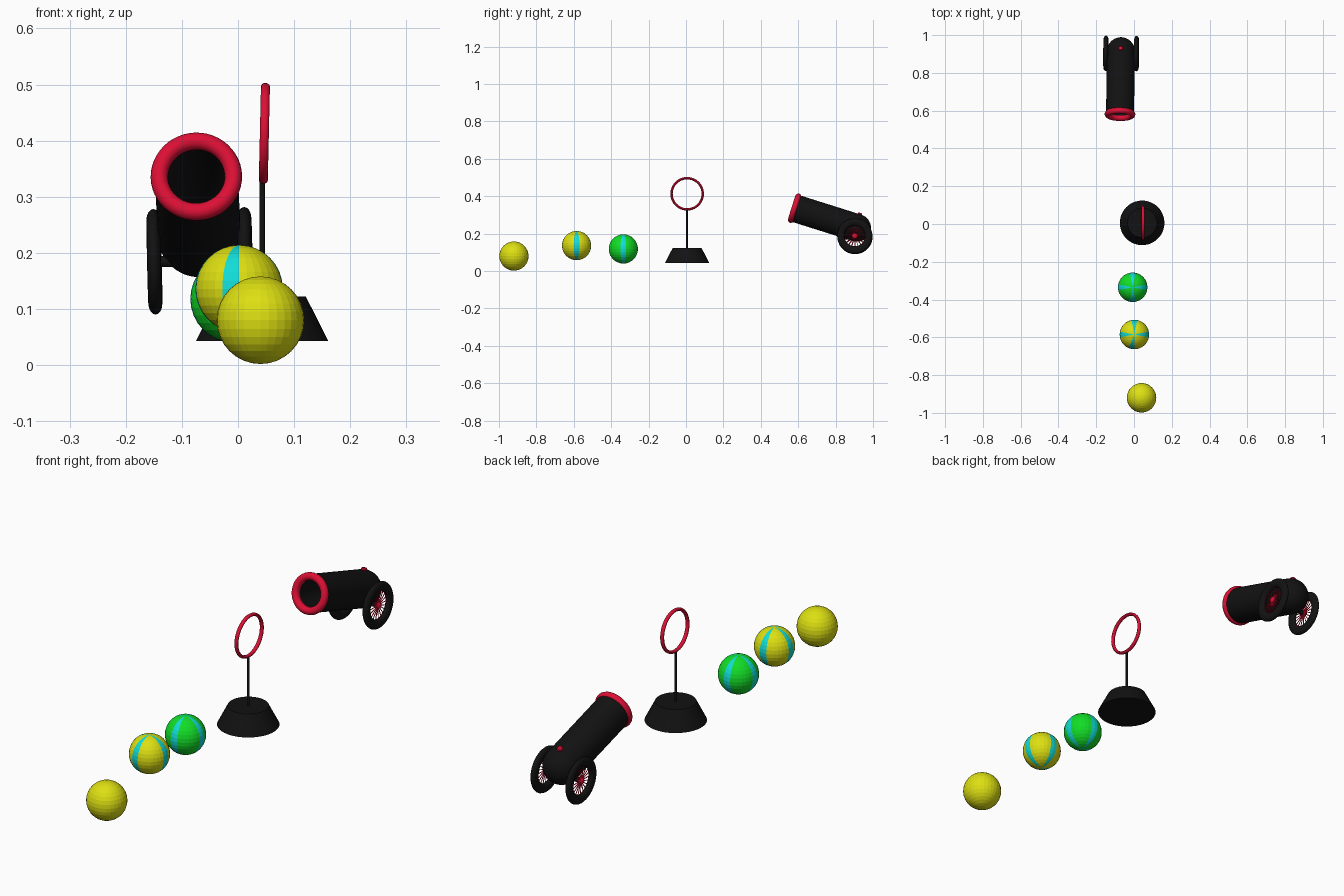
import bpy, bmesh, math
from mathutils import Matrix, Vector

if "Cube" in bpy.data.objects:
    bpy.data.objects.remove(bpy.data.objects["Cube"])


def material(name, rgb):
    m = bpy.data.materials.new(name)
    m.diffuse_color = (*rgb, 1)
    m.use_nodes = True
    m.node_tree.nodes["Principled BSDF"].inputs["Base Color"].default_value = m.diffuse_color
    return m


BLACK = material("black", (0.006, 0.006, 0.006))
RED = material("red", (0.72, 0.005, 0.035))
YELLOW = material("yellow", (0.72, 0.74, 0.006))
GREEN = material("green", (0.006, 0.72, 0.02))
CYAN = material("cyan", (0.006, 0.72, 0.68))


def make(name, bm, mats, matrix, smooth=True):
    bmesh.ops.recalc_face_normals(bm, faces=bm.faces)
    me = bpy.data.meshes.new(name)
    bm.to_mesh(me)
    bm.free()
    ob = bpy.data.objects.new(name, me)
    bpy.context.collection.objects.link(ob)
    for m in mats:
        me.materials.append(m)
    ob.matrix_world = matrix
    if smooth:
        bpy.ops.object.select_all(action='DESELECT')
        ob.select_set(True)
        bpy.context.view_layer.objects.active = ob
        bpy.ops.object.shade_smooth_by_angle(angle=math.radians(35))
    return ob


def lathe(name, profile, mat, matrix, steps=48, closed=False):
    """Spin (radius, height) points around local z."""
    bm = bmesh.new()
    vs = [bm.verts.new((r, 0, z)) for r, z in profile]
    pairs = list(zip(vs, vs[1:])) + ([(vs[-1], vs[0])] if closed else [])
    es = [bm.edges.new(p) for p in pairs]
    bmesh.ops.spin(bm, geom=vs + es, axis=(0, 0, 1), cent=(0, 0, 0),
                   angle=math.tau, steps=steps, use_duplicate=False)
    bmesh.ops.remove_doubles(bm, verts=bm.verts, dist=1e-5)
    return make(name, bm, [mat], matrix)


def ring(name, major, radial, axial, mat, matrix, n=12):
    prof = [(major + radial * math.cos(i * math.tau / n),
             axial * math.sin(i * math.tau / n)) for i in range(n)]
    return lathe(name, prof, mat, matrix, closed=True)


def rot(deg, axis):
    return Matrix.Rotation(math.radians(deg), 4, axis)


# balls: faceted spheres, some with four narrow stripes
def ball(name, loc, base, stripes=()):
    bm = bmesh.new()
    bmesh.ops.create_uvsphere(bm, u_segments=32, v_segments=16, radius=0.078)
    for f in bm.faces:
        c = f.calc_center_median()
        a = math.degrees(math.atan2(c.y, c.x))
        if any(abs((a - s + 180) % 360 - 180) < 11.25 for s in stripes):
            f.material_index = 1
    make(name, bm, [base, CYAN], Matrix.Translation(loc), smooth=False)


ball("plain_ball", (0.04, -0.92, 0.08), YELLOW)
ball("striped_yellow_ball", (0.002, -0.585, 0.136), YELLOW, (0, 90, 180, -101.25))
ball("striped_green_ball", (-0.007, -0.335, 0.118), GREEN, (0, 90, 180, -90))

# hoop on a stand
stand = Matrix.Translation((0.043, 0.006, 0))
lathe("stand_base", [(0, 0.043), (0.118, 0.043), (0.078, 0.122), (0, 0.122)], BLACK, stand)
lathe("stand_pole", [(0, 0.12), (0.0048, 0.12), (0.0048, 0.327), (0, 0.327)], BLACK, stand, 16)
ring("hoop", 0.0835, 0.0065, 0.008, RED,
     Matrix.Translation((0.047, 0.006, 0.413)) @ rot(1.3, 'Y') @ rot(90, 'Y'))

# cannon frame: origin between the wheels; barrel axis is local +z towards the muzzle
cannon = Matrix.Translation((-0.068, 0.903, 0.186)) @ rot(-0.5, 'Z') @ rot(-1.3, 'Y')
TILT = 17.5
barrel = cannon @ Matrix.Translation((0, -0.322, 0.15)) @ rot(90 - TILT, 'X')
R, L = 0.074, 0.35
dome = [(R * math.sin(a), -L - R * math.cos(a))
        for a in (math.radians(90 * i / 10) for i in range(11))]
bore = [(0.054, 0.0), (0.054, -0.30), (0.035, -0.33), (0, -0.34)]
lathe("cannon_barrel", dome + [(R, 0.0)] + bore, BLACK, barrel)
ring("muzzle_ring", 0.066, 0.0155, 0.016, RED, barrel, 16)

# fuse cap on top of the barrel
fuse = barrel @ Matrix.Translation((0, R, -L + 0.008)) @ rot(-90, 'X')
lathe("fuse_cap", [(0, -0.01), (0.012, -0.01), (0.012, 0.004), (0.009, 0.008), (0, 0.008)],
      RED, fuse, 20)

# wheels with hub and thin spokes, joined by an axle
for side, label in ((-1, "left"), (1, "right")):
    wheel = cannon @ Matrix.Translation((side * 0.081, 0, 0)) @ rot(90 * side, 'Y')
    ring(label + "_wheel_rim", 0.0745, 0.0195, 0.0125, BLACK, wheel, 16)
    lathe(label + "_wheel_hub", [(0, -0.008), (0.014, -0.008), (0.014, 0.005),
                                 (0.008, 0.01), (0, 0.011)], RED, wheel, 24)
    bm = bmesh.new()
    for i in range(20):
        bmesh.ops.create_cone(bm, cap_ends=True, segments=6, radius1=0.0018, radius2=0.0018,
                              depth=0.055, matrix=rot(18 * i, 'Z')
                              @ Matrix.Translation((0.036, 0, 0)) @ rot(90, 'Y'))
    make(label + "_wheel_spokes", bm, [RED], wheel)

lathe("axle", [(0, -0.078), (0.01, -0.078), (0.01, 0.078), (0, 0.078)], BLACK,
      cannon @ rot(90, 'Y'), 20)
